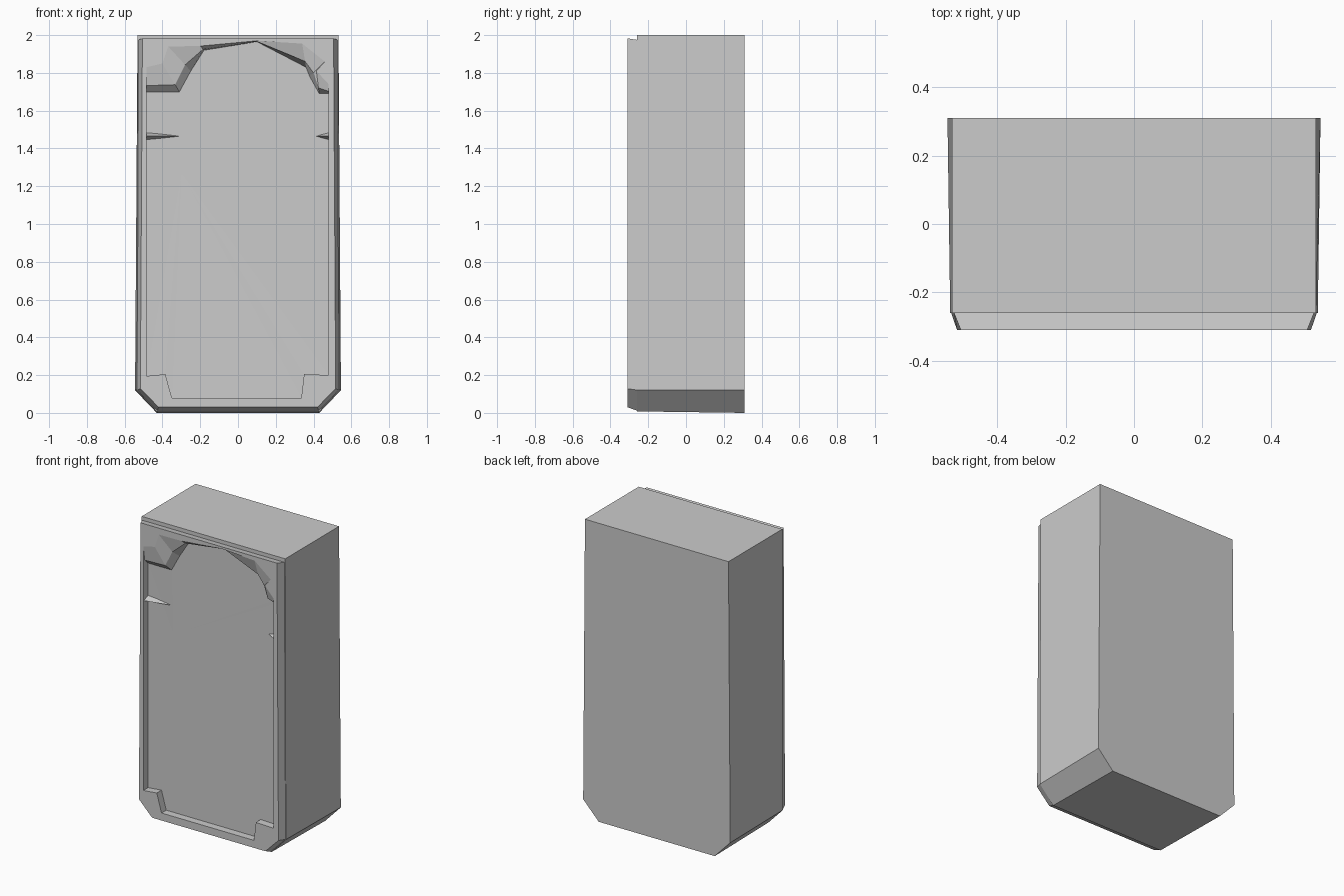
import bpy
import bmesh
from mathutils import Vector

cube = bpy.data.objects.get("Cube")
if cube:
    bpy.data.objects.remove(cube, do_unlink=True)

GREY = (0.6, 0.6, 0.6, 1)
grey = bpy.data.materials.new("light grey")
grey.use_nodes = True
grey.diffuse_color = GREY
grey.node_tree.nodes["Principled BSDF"].inputs["Base Color"].default_value = GREY

FRONT, SHOULDER, BACK = -0.31, -0.26, 0.31


def finish(bm, name):
    """Turn a bmesh into a flat-shaded object with the shared material."""
    bmesh.ops.recalc_face_normals(bm, faces=bm.faces[:])
    mesh = bpy.data.meshes.new(name)
    bm.to_mesh(mesh)
    bm.free()
    mesh.materials.append(grey)
    obj = bpy.data.objects.new(name, mesh)
    bpy.context.collection.objects.link(obj)
    return obj


def ring(bm, points, y):
    return [bm.verts.new((x, y, z)) for x, z in points]


def bridge(bm, first, second):
    """Join two rings of equal length with a band of faces."""
    count = len(first)
    for i in range(count):
        j = (i + 1) % count
        bm.faces.new((first[i], first[j], second[j], second[i]))


def ring_edges(bm, verts):
    edges = []
    for i, vert in enumerate(verts):
        pair = (vert, verts[(i + 1) % len(verts)])
        edges.append(bm.edges.get(pair) or bm.edges.new(pair))
    return edges


def case_outline(foot, side, top, bottom_z, corner_z, top_z):
    """Symmetric box outline with cut lower corners."""
    half = [(foot, bottom_z), (side, corner_z), (top, top_z)]
    return half + [(-x, z) for x, z in reversed(half)]


# Opening edge on the front face, from lower left, counterclockwise
lower = [(-0.485, 0.195), (-0.385, 0.205), (-0.35, 0.08),
         (0.335, 0.08), (0.35, 0.205), (0.48, 0.2)]
rim_points = lower + [
    (0.48, 1.74), (0.415, 1.81), (0.46, 1.86), (0.34, 1.955), (0.1, 1.97),
    (-0.2, 1.942), (-0.37, 1.94), (-0.4, 1.85), (-0.485, 1.83)]

# Matching edge of the sunken panel, with the upper corner brackets
panel_points = lower + [
    (0.48, 1.69), (0.43, 1.69), (0.38, 1.78), (0.36, 1.83), (0.1, 1.965),
    (-0.18, 1.92), (-0.25, 1.81), (-0.31, 1.7), (-0.485, 1.7)]

# Ridge of the brackets, between rim and panel
ridge_points = [Vector(p).lerp(Vector(r), 0.25)
                for p, r in zip(panel_points, rim_points)]

# Case: tapered shell, stepped shoulder, bevelled front frame
bm = bmesh.new()
back = ring(bm, case_outline(0.43, 0.545, 0.532, 0, 0.12, 2), BACK)
shoulder = ring(bm, case_outline(0.43, 0.537, 0.532, 0.008, 0.12, 2), SHOULDER)
step = ring(bm, case_outline(0.428, 0.534, 0.526, 0.012, 0.121, 1.975), SHOULDER)
face = ring(bm, case_outline(0.42, 0.517, 0.506, 0.03, 0.128, 1.983), FRONT)
bm.faces.new(back)
for first, second in ((back, shoulder), (shoulder, step), (step, face)):
    bridge(bm, first, second)

# Sunken front: bracket slopes, side walls and panel
rim = ring(bm, rim_points, FRONT)
ridge = ring(bm, ridge_points, FRONT + 0.015)
panel = ring(bm, panel_points, SHOULDER)
bridge(bm, rim, ridge)
bridge(bm, ridge, panel)
centre = bm.verts.new((-0.3, SHOULDER + 0.003, 1.27))
for i, vert in enumerate(panel):
    bm.faces.new((vert, panel[(i + 1) % len(panel)], centre))

# Flat frame face around the opening
bmesh.ops.triangle_fill(bm, edges=ring_edges(bm, face) + ring_edges(bm, rim),
                        use_beauty=True, normal=(0, -1, 0))
finish(bm, "case")


def side_fin(name, root, tip):
    """Thin wedge running from the frame edge onto the panel."""
    bm = bmesh.new()
    height, inner = 1.465, SHOULDER + 0.004
    for corner in ((root, FRONT + 0.004, height),
                   (root, inner, height + 0.02),
                   (root, inner, height - 0.02),
                   (tip, inner - 0.008, height)):
        bm.verts.new(corner)
    bmesh.ops.convex_hull(bm, input=bm.verts[:])
    finish(bm, name)


side_fin("right_fin", -0.487, -0.31)
side_fin("left_fin", 0.482, 0.415)
